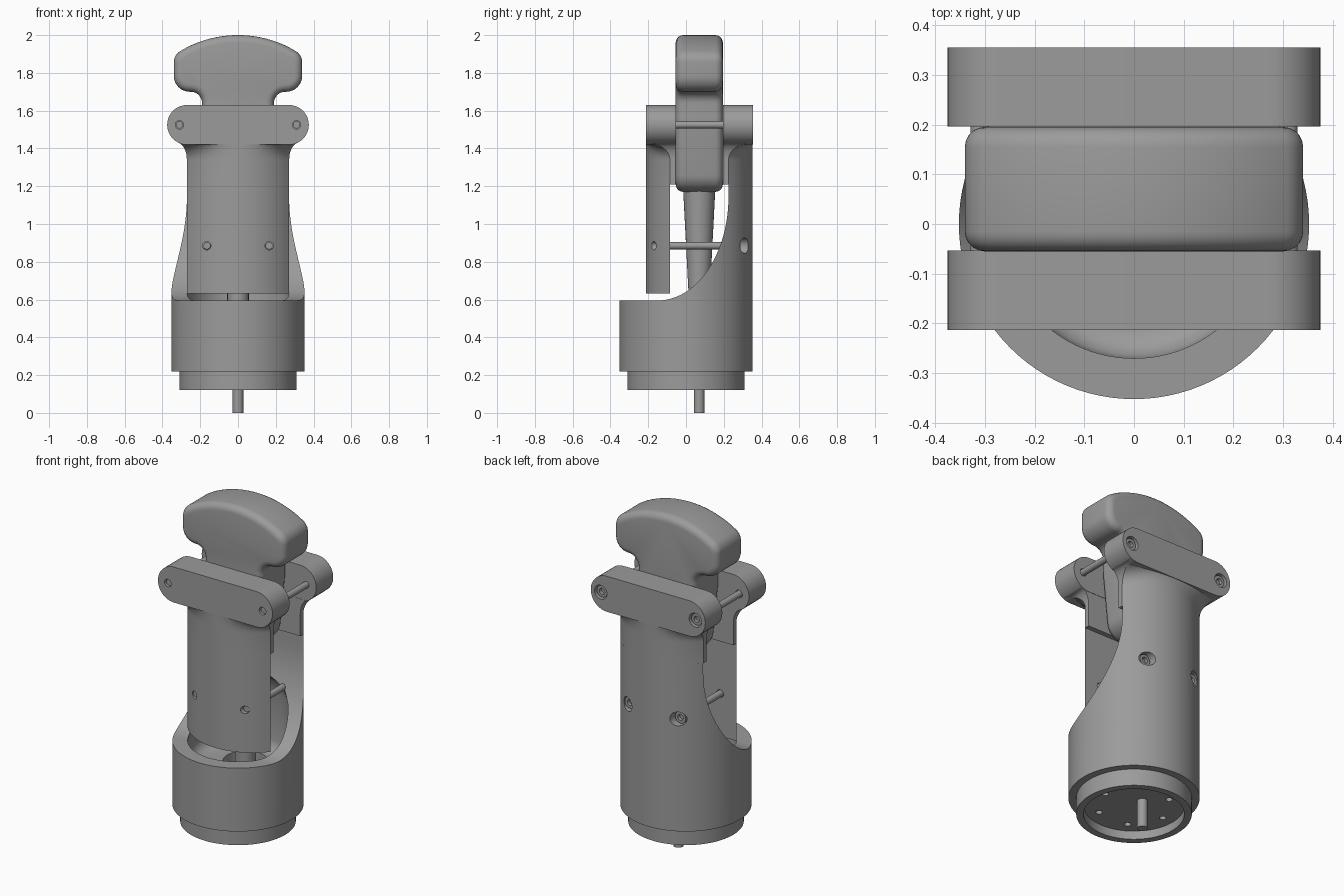
import bpy, bmesh
from math import sin, cos, pi, sqrt, radians
from mathutils import Vector

if "Cube" in bpy.data.objects:
    bpy.data.objects.remove(bpy.data.objects["Cube"])

MID = 0.07            # plane between the front and back clamp halves
W, R = 0.271, 0.352   # half width of a clamp half, housing radius


def finish(name, bm):
    bmesh.ops.recalc_face_normals(bm, faces=bm.faces)
    me = bpy.data.meshes.new(name)
    bm.to_mesh(me)
    bm.free()
    ob = bpy.data.objects.new(name, me)
    bpy.context.collection.objects.link(ob)
    return ob


def loft(name, rings):
    """Skin a list of equal-length closed rings and cap both ends."""
    bm = bmesh.new()
    vs = [[bm.verts.new(p) for p in ring] for ring in rings]
    n = len(vs[0])
    for a, b in zip(vs, vs[1:]):
        for i in range(n):
            j = (i + 1) % n
            bm.faces.new((a[i], a[j], b[j], b[i]))
    bm.faces.new(vs[0])
    bm.faces.new(vs[-1])
    return finish(name, bm)


def lathe(name, prof, seg=96, at=(0, 0, 0), axis='Z'):
    """Revolve (radius, height) points around Z or Y."""
    bm = bmesh.new()
    vs = [bm.verts.new((r, 0, h)) for r, h in prof]
    es = [bm.edges.new(p) for p in zip(vs, vs[1:])]
    bmesh.ops.spin(bm, geom=vs + es, cent=(0, 0, 0), axis=(0, 0, 1),
                   angle=2 * pi, steps=seg)
    bmesh.ops.remove_doubles(bm, verts=bm.verts, dist=1e-5)
    for v in bm.verts:
        if axis == 'Y':
            v.co = (v.co.x, v.co.z, -v.co.y)
        v.co += Vector(at)
    return finish(name, bm)


def rod(name, r, a, b, at=(0, 0, 0), axis='Z', seg=32):
    return lathe(name, [(0, a), (r, a), (r, b), (0, b)], seg, at, axis)


def prism_y(name, pts, y0, y1):
    return loft(name, [[(x, y, z) for x, z in pts] for y in (y0, y1)])


def rounded(corners, n=8):
    """Outline from (x, z, radius) corners."""
    out = []
    for i, (x, z, r) in enumerate(corners):
        p = Vector((x, z))
        if r == 0:
            out.append((x, z))
            continue
        a = (Vector(corners[i - 1][:2]) - p).normalized()
        b = (Vector(corners[(i + 1) % len(corners)][:2]) - p).normalized()
        half = a.angle(b) / 2
        c = p + (a + b).normalized() * r / sin(half)
        reach = r / sin(half) * cos(half)
        s = (p + a * reach - c).normalized()
        e = (p + b * reach - c).normalized()
        out += [tuple(c + s.slerp(e, k / n).normalized() * r) for k in range(n + 1)]
    return out


def apply(ob, mod):
    bpy.context.view_layer.objects.active = ob
    bpy.ops.object.modifier_apply(modifier=mod.name)


def cut(ob, *cutters):
    for c in cutters:
        m = ob.modifiers.new("cut", 'BOOLEAN')
        m.operation, m.solver, m.object = 'DIFFERENCE', 'EXACT', c
        apply(ob, m)
        bpy.data.objects.remove(c)


# Housing: cylinder with stepped recessed base
housing = lathe("housing", [(0, .17), (.27, .17), (.27, .12), (.31, .12), (.31, .22),
                            (R, .22), (R, 1.21), (0, 1.21)])
# Sweeping open cut across the front, seen from the side
curve = [(-.15 + .375 * sin(a), 1.145 - .55 * cos(a))
         for a in (k * pi / 48 for k in range(25))]
side = [(-.6, .595)] + curve + [(.225, 1.5), (-.6, 1.5)]
cut(housing,
    loft("front_cutter", [[(x, y, z) for y, z in side] for x in (-.6, .6)]),
    lathe("cavity_cutter", [(0, .45), (.21, .45), (.24, .458), (.262, .48), (.27, .51),
                            (.27, .8), (.255, .87), (.21, .92), (.14, .945), (0, .95)]),
    rod("floor_hole_cutter", .12, .35, .5, (0, MID, 0), seg=48))
for k in range(6):
    a = k * pi / 3
    cut(housing, rod("base_hole_cutter", .018, .1, .22, (.2 * cos(a), .2 * sin(a), 0), seg=20))


# Clamp halves: curved segment that flares out under the cross bar
def section(z, w, t, inner, front):
    pts = [(-w, inner)]
    for k in range(25):
        u = -1 + k / 12
        y = sqrt(R * R - (u * W) ** 2)
        pts.append((u * w, y + (R - y) * t))
    pts.append((w, inner))
    return [(x, 2 * MID - y if front else y, z) for x, y in pts]


def clamp(name, front):
    rings = [section(z, W, 0, .224, front) for z in (.632, 1.21)] if front else []
    rings.append(section(1.21, W, 0, .195, front))
    for k in range(9):
        a = k * pi / 16
        rings.append(section(1.34 + .09 * sin(a), W + .05 * (1 - cos(a)),
                             1 - cos(a), .195, front))
    return loft(name, rings)


front_clamp = clamp("front_clamp", True)
back_clamp = clamp("back_clamp", False)

# Cross bars with round ends
bar = [(s * (.27 + .105 * cos(a)), 1.525 + s * .105 * sin(a))
       for s in (1, -1) for a in (-pi / 2 + k * pi / 20 for k in range(21))]
front_bar = prism_y("front_cross_bar", bar, -.213, -.053)
back_bar = prism_y("back_cross_bar", bar, .196, .355)

# Bolts with socket heads at the back, plus their holes
for x, z, front_ob, back_ob, y0, yh in ((.165, .885, front_clamp, housing, -.155, .258),
                                        (.31, 1.525, front_bar, back_bar, -.2, .312)):
    for s in (-1, 1):
        at = (s * x, 0, z)
        cut(front_ob, rod("front_hole_cutter", .022, -.3, -.04, at, 'Y'))
        cut(back_ob, rod("counterbore_cutter", .041, yh, .5, at, 'Y'))
        lathe("bolt", [(0, y0), (.019, y0), (.019, yh), (.034, yh), (.034, yh + .03),
                       (.018, yh + .03), (.018, yh + .01), (0, yh + .01)], 32, at, 'Y')

# Lever: mushroom grip with arched top, neck and rounded tapering foot
arch = [(x, 2 - .6 + sqrt(.36 - x * x), 0) for x in (k * .03 for k in range(-9, 10))]
flank = [(.34, 1.895, .07), (.34, 1.7, .085), (.19, 1.7, .06), (.19, 1.55, .3), (.15, 1.17, .1)]
lever = prism_y("lever_grip", rounded(arch + flank + [(-x, z, r) for x, z, r in flank[::-1]]),
                -.055, .195)
bev = lever.modifiers.new("bevel", 'BEVEL')
bev.width, bev.segments, bev.limit_method, bev.angle_limit = .04, 5, 'ANGLE', radians(50)
bev.use_clamp_overlap = False
apply(lever, bev)

# Tapered stem and thin output shaft
lathe("lever_stem", [(0, .36), (.057, .36), (.057, .64), (.086, 1.2), (0, 1.2)], 48, (0, MID, 0))
rod("output_shaft", .028, 0, .3, (0, MID, 0))

# Dark grey metal, smooth curved walls with sharp edges
metal = bpy.data.materials.new("dark_grey")
metal.diffuse_color = (.33, .33, .33, 1)
metal.use_nodes = True
metal.node_tree.nodes["Principled BSDF"].inputs["Base Color"].default_value = metal.diffuse_color
for ob in bpy.context.scene.objects:
    ob.data.materials.clear()
    ob.data.materials.append(metal)
    ob.select_set(True)
bpy.context.view_layer.objects.active = housing
bpy.ops.object.shade_smooth_by_angle(angle=radians(32))
